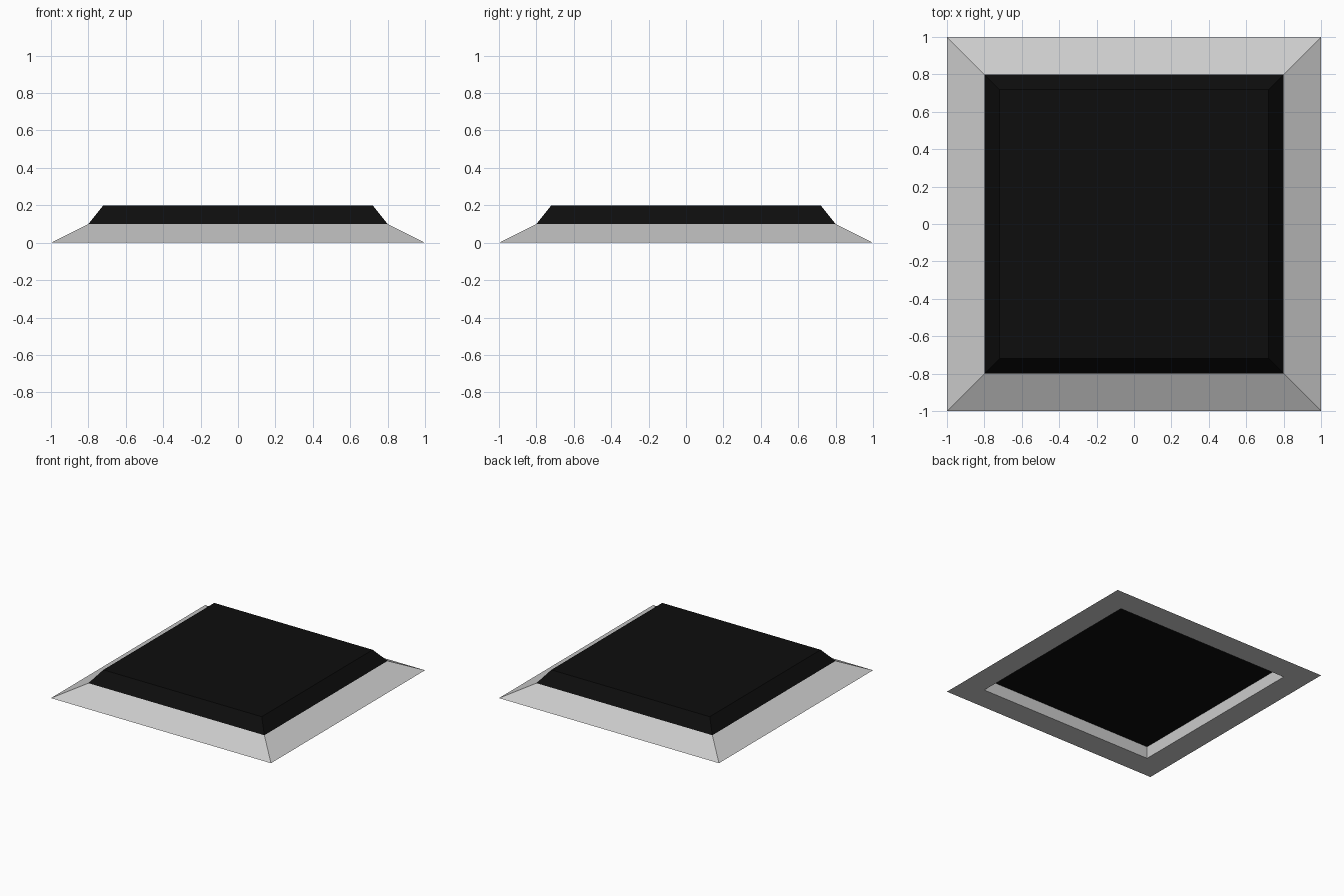
import bpy, bmesh

if "Cube" in bpy.data.objects:
    bpy.data.objects.remove(bpy.data.objects["Cube"])


def square_loft(name, profile, closed=False):
    """Loft square rings (half_width, z); closed joins last to first, otherwise ends are capped."""
    bm = bmesh.new()
    corners = [(-1, -1), (1, -1), (1, 1), (-1, 1)]
    rings = [[bm.verts.new((x * h, y * h, z)) for x, y in corners] for h, z in profile]
    pairs = list(zip(rings, rings[1:]))
    if closed:
        pairs.append((rings[-1], rings[0]))
    for a, b in pairs:
        for i in range(4):
            j = (i + 1) % 4
            bm.faces.new((a[i], a[j], b[j], b[i]))
    if not closed:
        bm.faces.new(rings[0][::-1])
        bm.faces.new(rings[-1])
    bmesh.ops.recalc_face_normals(bm, faces=bm.faces)
    mesh = bpy.data.meshes.new(name)
    bm.to_mesh(mesh)
    bm.free()
    obj = bpy.data.objects.new(name, mesh)
    bpy.context.collection.objects.link(obj)
    return obj


# Sloped border with an open centre and vertical inner walls
square_loft("sloped_frame", [(1.0, 0.0), (0.8, 0.1), (0.8, 0.0)], closed=True)

# Black bevelled plate sitting on the border
plate = square_loft("raised_plate", [(0.8, 0.1), (0.72, 0.2)])
black = bpy.data.materials.new("black")
black.diffuse_color = (0.004, 0.004, 0.004, 1)
black.use_nodes = True
black.node_tree.nodes["Principled BSDF"].inputs["Base Color"].default_value = black.diffuse_color
plate.data.materials.append(black)
